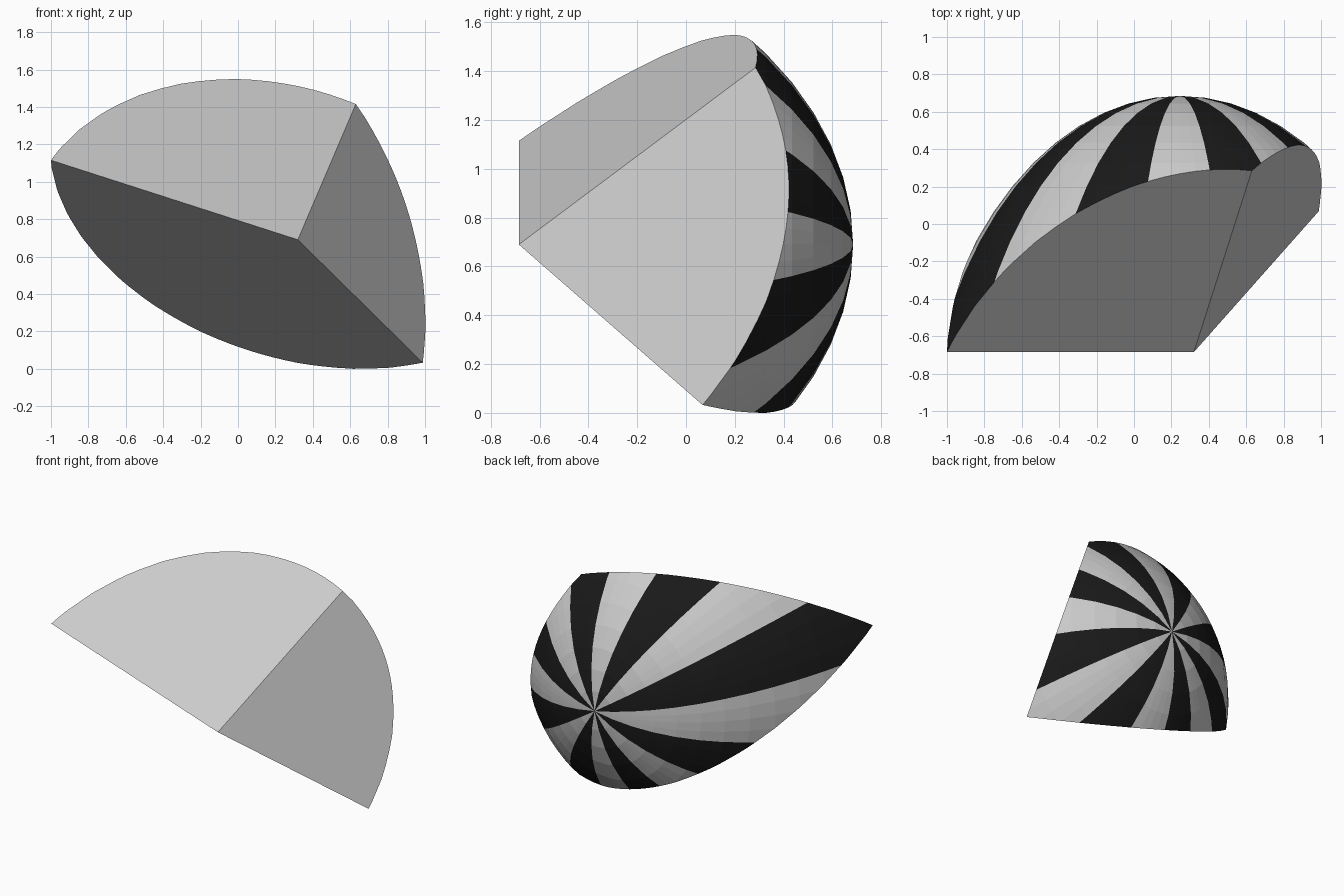
import bpy, bmesh, math
from mathutils import Vector, Matrix

if "Cube" in bpy.data.objects:
    bpy.data.objects.remove(bpy.data.objects["Cube"])

SECTORS = 16
POLE = Vector((0.245, 0.685, 0.69))
RADIUS, LENGTH = 1.41, 2.125           # cross and axial half-axes of the dome
APEX = Vector((0.32, -0.685, 0.69))
CORNERS = [Vector((-1.0, -0.685, 1.115)), Vector((0.63, 0.285, 1.415)),
           Vector((0.985, 0.065, 0.035))]


def material(name, colour):
    m = bpy.data.materials.new(name)
    m.diffuse_color = colour
    m.use_nodes = True
    m.node_tree.nodes["Principled BSDF"].inputs["Base Color"].default_value = m.diffuse_color
    return m


# Long rounded dome with its pole pointing to the back
bm = bmesh.new()
bmesh.ops.create_uvsphere(bm, u_segments=64, v_segments=32, radius=1)
centre = POLE - Vector((0, LENGTH, 0))
place = (Matrix.Translation(centre)
         @ Matrix.Diagonal((RADIUS, LENGTH, RADIUS, 1))
         @ Matrix.Rotation(math.radians(-90), 4, 'X'))
bmesh.ops.transform(bm, matrix=place, verts=bm.verts)

# Alternating stripes around the pole
step = math.tau / SECTORS
for f in bm.faces:
    d = f.calc_center_median() - POLE
    f.material_index = round(math.atan2(d.z, d.x) / step) % 2

# Three flat cuts meeting at the apex
for i in range(3):
    n = (CORNERS[i] - APEX).cross(CORNERS[(i + 1) % 3] - APEX).normalized()
    if n.dot(CORNERS[(i + 2) % 3] - APEX) > 0:
        n = -n
    cut = bmesh.ops.bisect_plane(bm, geom=bm.verts[:] + bm.edges[:] + bm.faces[:],
                                 dist=1e-6, plane_co=APEX, plane_no=n, clear_outer=True)
    edges = [e for e in cut["geom_cut"] if isinstance(e, bmesh.types.BMEdge)]
    for f in bmesh.ops.edgeloop_fill(bm, edges=edges)["faces"]:
        f.material_index = 0
bmesh.ops.recalc_face_normals(bm, faces=bm.faces)

mesh = bpy.data.meshes.new("striped_wedge")
bm.to_mesh(mesh)
bm.free()
mesh.materials.append(material("plain_grey", (0.8, 0.8, 0.8, 1)))
mesh.materials.append(material("stripe_black", (0.01, 0.01, 0.01, 1)))
wedge = bpy.data.objects.new("striped_wedge", mesh)
bpy.context.collection.objects.link(wedge)
